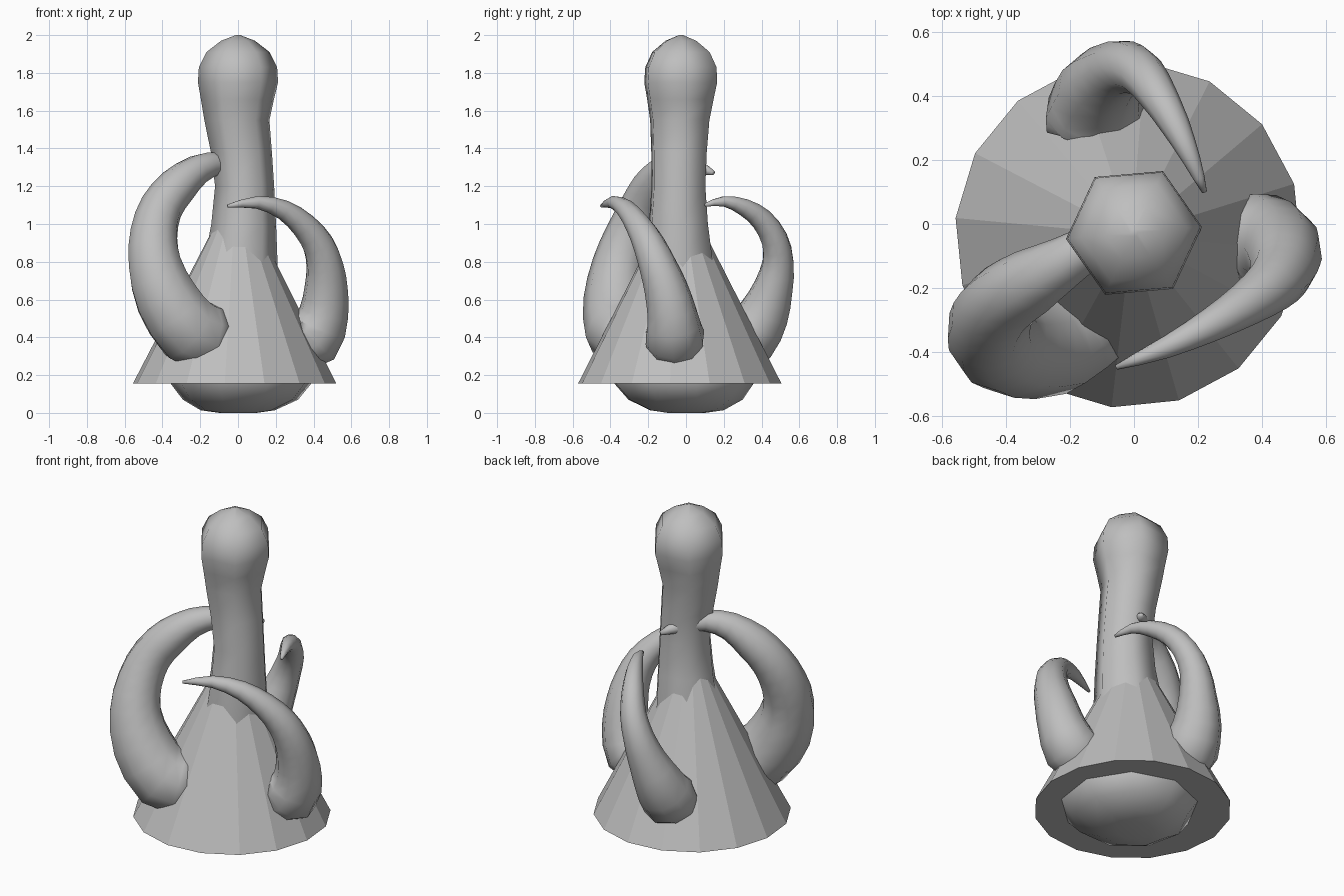
import bpy, bmesh, math
from mathutils import Vector

stone = bpy.data.materials.new("plain grey")
stone.diffuse_color = (0.52, 0.52, 0.52, 1)


def make_object(name, bm, smooth):
    bmesh.ops.recalc_face_normals(bm, faces=bm.faces)
    for f in bm.faces:
        f.smooth = smooth
    mesh = bpy.data.meshes.new(name)
    bm.to_mesh(mesh)
    bm.free()
    mesh.materials.append(stone)
    ob = bpy.data.objects.new(name, mesh)
    bpy.context.collection.objects.link(ob)
    return ob


def skin(name, rings, smooth=True):
    """Bridge a list of vertex rings and close both ends."""
    bm = bmesh.new()
    loops = [[bm.verts.new(p) for p in ring] for ring in rings]
    n = len(loops[0])
    for a, b in zip(loops, loops[1:]):
        for i in range(n):
            j = (i + 1) % n
            bm.faces.new((a[i], a[j], b[j], b[i]))
    bm.faces.new(loops[0])
    bm.faces.new(loops[-1])
    return make_object(name, bm, smooth)


def lathe(name, profile, sides, phase, smooth=True):
    """Profile entries are (centre x, centre y, z, radius)."""
    ang = [math.radians(phase) + math.tau * i / sides for i in range(sides)]
    return skin(name, [[(x + r * math.cos(a), y + r * math.sin(a), z) for a in ang]
                       for x, y, z, r in profile], smooth)


def horn(name, path, sides=10):
    """Tapered tube along (x, y, z, radius) points, rings carried without twist."""
    pts = [Vector(p[:3]) for p in path]
    rad = [p[3] for p in path]
    # one interpolated point inside every span keeps the curve round
    fine, fr = [], []
    for i in range(len(pts) - 1):
        p0, p1 = pts[max(i - 1, 0)], pts[i]
        p2, p3 = pts[i + 1], pts[min(i + 2, len(pts) - 1)]
        fine += [p1, (p1 + p2) * 0.5625 - (p0 + p3) * 0.0625]
        fr += [rad[i], (rad[i] + rad[i + 1]) / 2]
    fine.append(pts[-1])
    fr.append(rad[-1])
    rings, u = [], Vector((0, 0, 1))
    for i, c in enumerate(fine):
        t = (fine[min(i + 1, len(fine) - 1)] - fine[max(i - 1, 0)]).normalized()
        u = (u - t * u.dot(t)).normalized()
        v = t.cross(u)
        rings.append([c + fr[i] * (u * math.cos(a) + v * math.sin(a))
                      for a in (math.tau * k / sides for k in range(sides))])
    return skin(name, rings)


# six-sided column with a rounded head, leaning slightly
lathe("column", [
    (0.01, -0.035, 0.55, 0.20), (0.015, -0.035, 0.80, 0.195),
    (0.03, -0.04, 1.00, 0.172), (0.035, -0.04, 1.20, 0.157),
    (0.018, -0.037, 1.38, 0.162), (-0.006, -0.033, 1.55, 0.173),
    (-0.003, -0.03, 1.66, 0.194), (0, -0.028, 1.75, 0.213),
    (0, -0.027, 1.83, 0.208), (0, -0.027, 1.91, 0.168),
    (0, -0.027, 1.97, 0.09), (0, -0.027, 2.0, 0.012)], 6, 5)

# flat-sided conical skirt, apex hidden in the column
lathe("skirt", [(-0.018, -0.033, 0.155, 0.541), (-0.008, -0.033, 1.19, 0.012)],
      16, 17, smooth=False)

# rounded belly below the skirt
lathe("belly", [
    (0.0, 0.0, 0.0, 0.10), (0.0, 0.0, 0.014, 0.20), (0.015, -0.01, 0.07, 0.31),
    (0.018, -0.02, 0.155, 0.378), (0.01, -0.03, 0.26, 0.39),
    (0.0, -0.03, 0.40, 0.30)], 9, 12)

# thick left horn, its tip pierces the column
horn("left_horn", [
    (-0.14, -0.27, 0.40, 0.18), (-0.26, -0.35, 0.44, 0.19),
    (-0.38, -0.37, 0.61, 0.172), (-0.44, -0.35, 0.79, 0.145),
    (-0.445, -0.295, 0.95, 0.128), (-0.405, -0.235, 1.09, 0.115),
    (-0.32, -0.18, 1.20, 0.105), (-0.21, -0.115, 1.29, 0.08),
    (-0.10, -0.04, 1.32, 0.06), (0.0, 0.06, 1.30, 0.04), (0.07, 0.145, 1.27, 0.012)])

# slim right horn curling to the front
horn("right_horn", [
    (0.31, -0.06, 0.38, 0.15), (0.40, -0.06, 0.40, 0.16),
    (0.455, -0.075, 0.53, 0.132), (0.467, -0.11, 0.67, 0.115),
    (0.46, -0.15, 0.78, 0.10), (0.425, -0.195, 0.89, 0.086),
    (0.35, -0.25, 0.99, 0.07), (0.24, -0.315, 1.075, 0.053),
    (0.10, -0.385, 1.115, 0.034), (-0.055, -0.447, 1.095, 0.008)])

# slim back horn curling to the right
horn("back_horn", [
    (-0.13, 0.27, 0.39, 0.15), (-0.12, 0.34, 0.41, 0.16),
    (-0.105, 0.415, 0.53, 0.135), (-0.065, 0.465, 0.67, 0.105),
    (-0.025, 0.488, 0.80, 0.085), (0.025, 0.468, 0.92, 0.072),
    (0.075, 0.40, 1.025, 0.06), (0.13, 0.305, 1.09, 0.046),
    (0.18, 0.20, 1.12, 0.028), (0.22, 0.10, 1.10, 0.008)])
